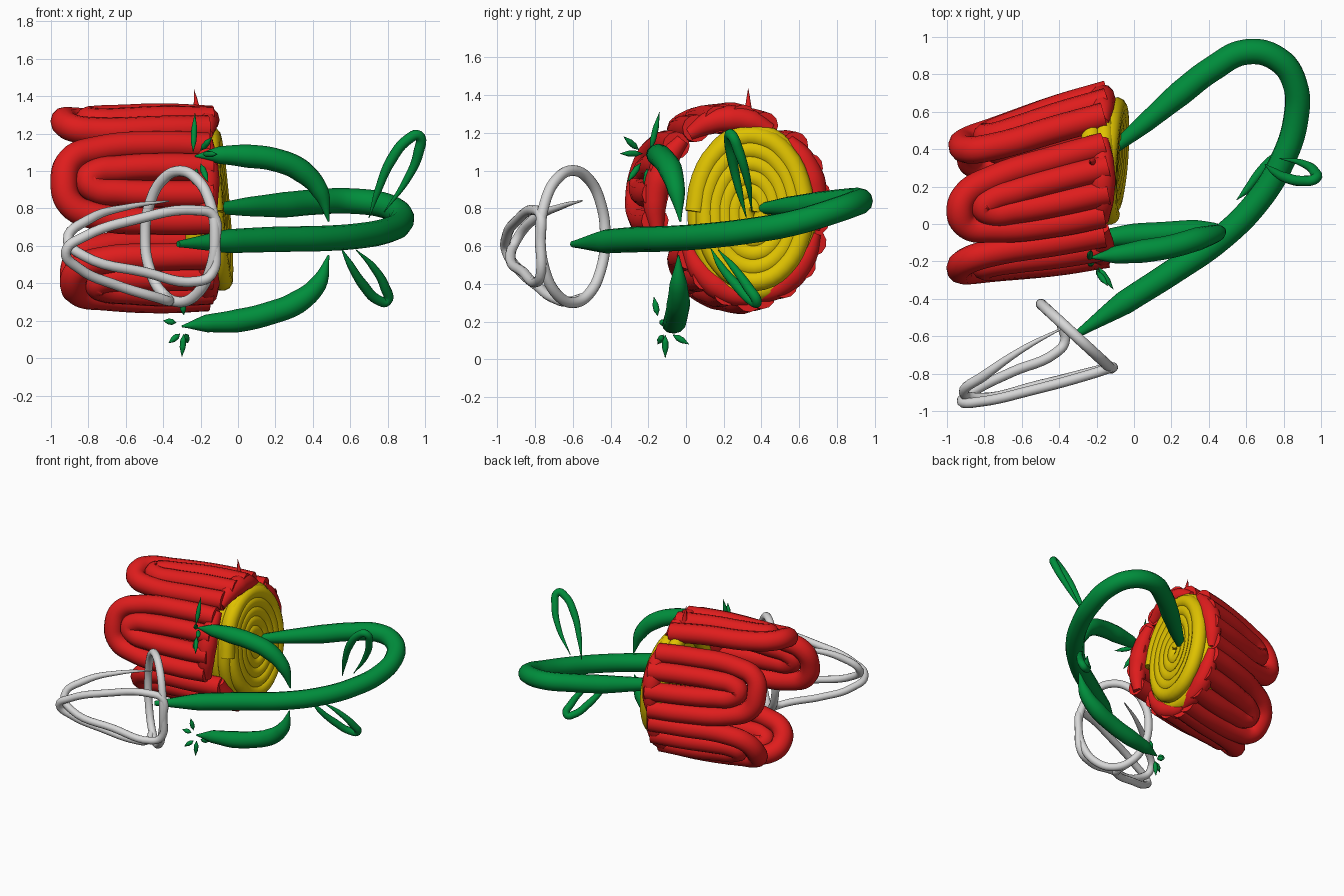
import bpy, math


def material(name, rgb):
    m = bpy.data.materials.new(name)
    m.diffuse_color = (*rgb, 1)
    return m


RED = material("red", (0.74, 0.012, 0.012))
GREEN = material("green", (0.0, 0.27, 0.045))
YELLOW = material("yellow", (0.74, 0.54, 0.0))
GREY = material("light grey", (0.68, 0.68, 0.68))


def tube(name, paths, radius, mat, taper=None, cyclic=False, res=6):
    """Smooth round tube through each path; taper maps 0..1 to a radius factor."""
    cu = bpy.data.curves.new(name, 'CURVE')
    cu.dimensions = '3D'
    cu.bevel_depth = radius
    cu.bevel_resolution = 4
    cu.resolution_u = res
    cu.use_fill_caps = True
    for pts in paths:
        sp = cu.splines.new('BEZIER')
        sp.bezier_points.add(len(pts) - 1)
        for i, (bp, p) in enumerate(zip(sp.bezier_points, pts)):
            bp.co = p
            bp.handle_left_type = bp.handle_right_type = 'AUTO'
            bp.radius = taper(i / (len(pts) - 1)) if taper else 1
        sp.use_cyclic_u = cyclic
    cu.materials.append(mat)
    ob = bpy.data.objects.new(name, cu)
    bpy.context.collection.objects.link(ob)
    bpy.ops.object.select_all(action='DESELECT')
    ob.select_set(True)
    bpy.context.view_layer.objects.active = ob
    bpy.ops.object.convert(target='MESH')
    bpy.ops.object.shade_smooth()


def pointed(t):
    return max(0.08, min(1.0, 1.15 * math.sin(math.pi * t) ** 0.6))


# Petals: five groups of nested hairpin tubes around the x axis,
# on a cup that narrows and drifts to the front towards the tips
def on_cup(x, deg, scale=1.0, dy=(0, 0)):
    a = math.radians(deg)
    k = (-0.15 - x) / 0.8
    return (x, 0.28 - 0.17 * k + dy[0] + (dy[1] - dy[0]) * k
            + (0.435 - 0.12 * k) * scale * math.cos(a),
            0.80 + (0.50 - 0.03 * k) * scale * math.sin(a))


def hairpin(mid, half, tip, base, lean, dy):
    def leg(s):
        return [on_cup(base, mid + s * half, 0.96, dy),
                on_cup(-0.4, mid + lean * 0.4 + s * half, 1, dy),
                on_cup(tip + 0.17, mid + lean * 0.8 + s * half * 0.88, 1, dy),
                on_cup(tip + 0.035, mid + lean + s * half * 0.58, 1, dy)]
    return leg(-1) + [on_cup(tip, mid + lean, 1, dy)] + leg(1)[::-1]


# middle angle, tip x, lean of the tip, shift in y at base and tip
PETALS = [(18, -0.92, 0, (0, 0)), (92, -0.93, 6, (-0.03, 0)),
          (162, -0.93, 0, (-0.03, -0.05)), (238, -0.88, 0, (0.10, 0.10)),
          (312, -0.88, 0, (0.01, 0.03))]
for i, (mid, tip, lean, dy) in enumerate(PETALS):
    tube("petal_%d" % (i + 1),
         [hairpin(mid, 26, tip, -0.16, lean, dy), hairpin(mid, 9, tip + 0.13, -0.14, lean, dy)],
         0.073, RED)
    # rounded base joining the tube ends
    tube("petal_base_%d" % (i + 1),
         [[on_cup(-0.17, mid + d, 0.95, dy) for d in (-32, -16, 0, 16, 32)]],
         0.072, RED, lambda t: 0.5 + 0.5 * math.sin(math.pi * t))
tube("petal_spike", [[(-0.22, 0.33, 1.31), (-0.225, 0.33, 1.37), (-0.235, 0.33, 1.435)]],
     0.022, RED, lambda t: 1 - 0.95 * t)

# Flower centre: shallow spiral dish and a rim behind it
spiral = []
turns, steps = 5.5, 14
n = int(turns * steps)
for i in range(n + 1):
    f = 0.05 + 0.95 * i / n
    a = 2 * math.pi * i / steps
    c, s = f * math.cos(a), f * math.sin(a)
    spiral.append((-0.13 + 0.02 * f * f + 0.02 * c - 0.035 * s,
                   0.35 + 0.30 * c, 0.78 + 0.42 * s))
tube("flower_centre", [spiral], 0.055, YELLOW, res=3)
for k, x in enumerate((-0.16, -0.23)):
    tube("centre_rim_%d" % (k + 1),
         [[(x, 0.35 + 0.29 * math.cos(a * math.pi / 8), 0.78 + 0.42 * math.sin(a * math.pi / 8))
           for a in range(16)]], 0.052, YELLOW, cyclic=True, res=4)

# Long curved stem
tube("stem", [[(-0.10, 0.41, 0.80), (0.06, 0.54, 0.81), (0.25, 0.70, 0.82), (0.42, 0.83, 0.835),
               (0.60, 0.92, 0.84), (0.77, 0.88, 0.82), (0.86, 0.75, 0.775), (0.865, 0.56, 0.72),
               (0.79, 0.33, 0.68), (0.66, 0.12, 0.655), (0.46, -0.08, 0.64), (0.2, -0.26, 0.635),
               (-0.05, -0.42, 0.625), (-0.32, -0.60, 0.61)]],
     0.068, GREEN, lambda t: max(0.25, min(1, 0.45 + 4 * t, 0.25 + 9 * (1 - t))))

# Two thick curved branches
tube("upper_branch", [[(-0.23, -0.18, 1.08), (-0.1, -0.165, 1.085), (0.05, -0.145, 1.08),
                       (0.2, -0.12, 1.06), (0.34, -0.08, 1.0), (0.44, -0.05, 0.89),
                       (0.485, -0.03, 0.73)]], 0.062, GREEN, pointed)
tube("lower_branch", [[(-0.30, -0.10, 0.17), (-0.17, -0.08, 0.185), (0, -0.06, 0.20),
                       (0.17, -0.05, 0.24), (0.32, -0.04, 0.30), (0.43, -0.04, 0.40),
                       (0.485, -0.04, 0.55)]], 0.062, GREEN, pointed)

# Hairpin leaves on the stem
tube("upper_leaf_loop", [[(0.70, 0.32, 0.75), (0.75, 0.28, 0.90), (0.82, 0.245, 1.06),
                          (0.91, 0.23, 1.17), (0.965, 0.24, 1.19), (0.965, 0.28, 1.10),
                          (0.90, 0.325, 0.95), (0.78, 0.35, 0.78)]], 0.028, GREEN, pointed)
tube("lower_leaf_loop", [[(0.55, 0.13, 0.59), (0.60, 0.18, 0.50), (0.67, 0.27, 0.39),
                          (0.75, 0.35, 0.31), (0.795, 0.375, 0.305), (0.785, 0.33, 0.38),
                          (0.72, 0.25, 0.49), (0.63, 0.17, 0.58)]], 0.027, GREEN, pointed)


# Tiny pointed leaves at the branch tips
def leaflets(name, pairs):
    paths = []
    for a, b in pairs:
        paths.append([tuple(p + (q - p) * t for p, q in zip(a, b)) for t in (0, 0.3, 0.6, 1)])
    tube(name, paths, 0.016, GREEN, pointed)


leaflets("upper_leaflets", [
    ((-0.24, -0.19, 1.10), (-0.23, -0.14, 1.31)),
    ((-0.20, -0.25, 1.11), (-0.14, -0.33, 1.18)),
    ((-0.19, -0.23, 1.09), (-0.11, -0.35, 1.09)),
    ((-0.20, -0.24, 1.04), (-0.16, -0.31, 0.94)),
    ((-0.22, -0.20, 1.02), (-0.24, -0.22, 0.90))])
leaflets("lower_leaflets", [
    ((-0.29, -0.15, 0.23), (-0.30, -0.17, 0.33)),
    ((-0.33, -0.12, 0.19), (-0.40, -0.13, 0.20)),
    ((-0.31, -0.12, 0.13), (-0.37, -0.15, 0.08)),
    ((-0.29, -0.11, 0.13), (-0.30, -0.11, 0.008)),
    ((-0.28, -0.07, 0.13), (-0.27, 0.015, 0.08))])

# Wire cage: upright ring plus one winding wire reaching to the left
tube("wire_ring", [[(-0.31 + 0.187 * math.cos(a * math.pi / 6),
                     -0.60 - 0.172 * math.cos(a * math.pi / 6),
                     0.65 + 0.35 * math.sin(a * math.pi / 6)) for a in range(12)]],
     0.029, GREY, cyclic=True)
tube("wire_cage", [[(-0.37, -0.55, 0.84), (-0.58, -0.66, 0.81), (-0.80, -0.81, 0.74),
                    (-0.91, -0.90, 0.63), (-0.83, -0.93, 0.55), (-0.5, -0.86, 0.46),
                    (-0.22, -0.79, 0.41), (-0.14, -0.77, 0.45), (-0.12, -0.77, 0.62),
                    (-0.13, -0.77, 0.76), (-0.22, -0.80, 0.79), (-0.55, -0.89, 0.74),
                    (-0.82, -0.95, 0.65), (-0.92, -0.95, 0.57), (-0.85, -0.89, 0.48),
                    (-0.65, -0.79, 0.39), (-0.42, -0.69, 0.32), (-0.37, -0.63, 0.305),
                    (-0.39, -0.53, 0.33)]],
     0.027, GREY, lambda t: min(1, 0.15 + 8 * t))
